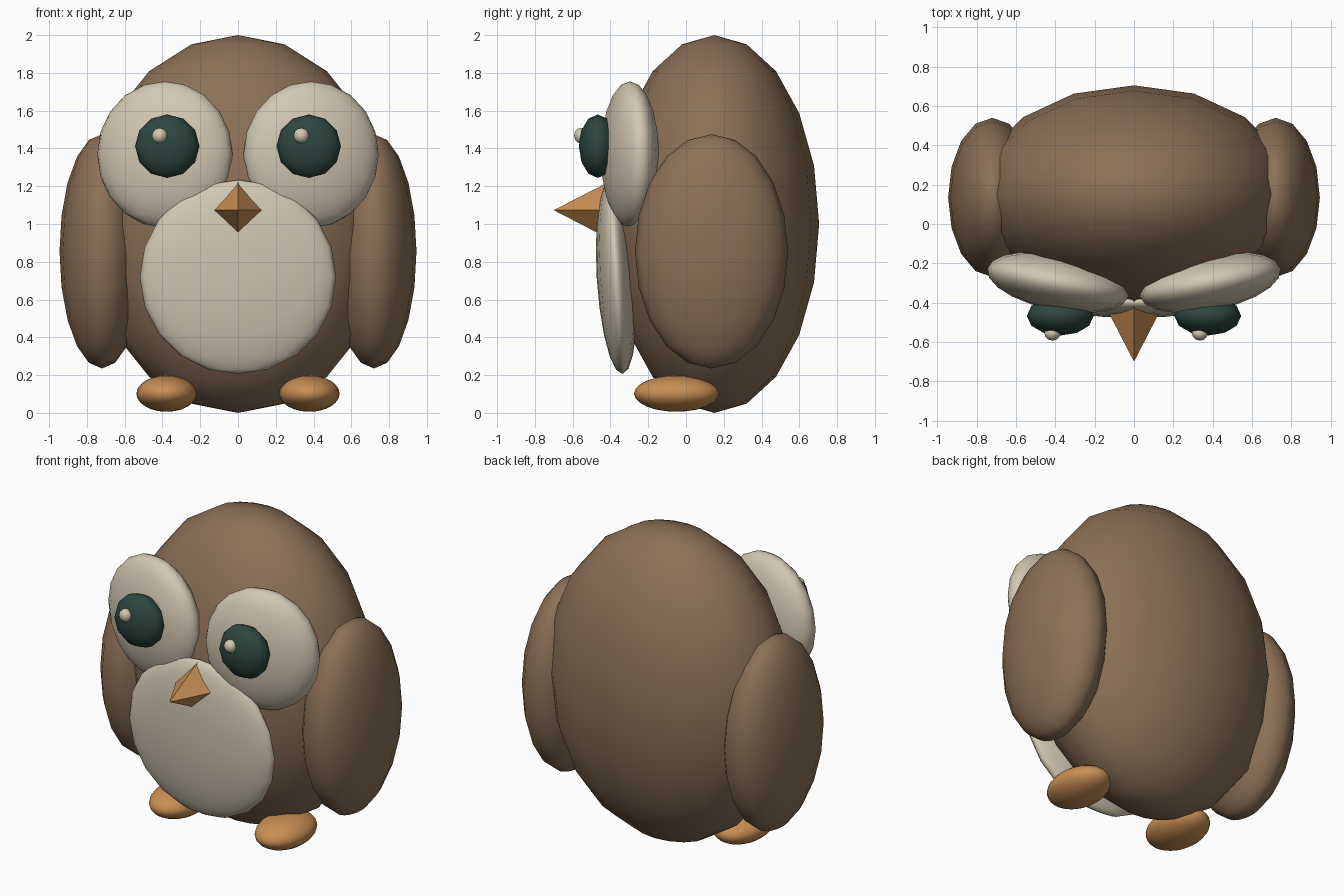
import bpy
import math

if "Cube" in bpy.data.objects:
    bpy.data.objects.remove(bpy.data.objects["Cube"])


def material(name, rgb):
    m = bpy.data.materials.new(name)
    m.diffuse_color = (*rgb, 1)
    m.use_nodes = True
    m.node_tree.nodes["Principled BSDF"].inputs["Base Color"].default_value = m.diffuse_color
    return m


BROWN = material("brown_feathers", (0.262, 0.162, 0.093))
CREAM = material("cream", (0.645, 0.578, 0.445))
ORANGE = material("orange", (0.578, 0.270, 0.089))
GREEN = material("dark_green", (0.027, 0.061, 0.051))


def ellipsoid(name, loc, radii, mat, rot=(0, 0, 0), segments=16, rings=10):
    """Smooth stretched sphere; rotation in degrees."""
    bpy.ops.mesh.primitive_uv_sphere_add(
        segments=segments, ring_count=rings, radius=1, location=loc,
        rotation=[math.radians(a) for a in rot])
    ob = bpy.context.object
    ob.name = name
    ob.scale = radii
    ob.data.materials.append(mat)
    bpy.ops.object.shade_smooth()
    return ob


# Body and belly patch
ellipsoid("body", (0, 0.15, 1.0), (0.80, 0.555, 1.0), BROWN)
ellipsoid("belly", (0, -0.368, 0.72), (0.52, 0.105, 0.515), CREAM, rot=(3.5, 0, 0),
          segments=20)

# Paired parts
for side, label in ((-1, "left"), (1, "right")):
    ellipsoid(label + "_wing", (side * 0.72, 0.135, 0.855), (0.225, 0.405, 0.62), BROWN)
    ellipsoid(label + "_eye", (side * 0.387, -0.297, 1.368), (0.365, 0.142, 0.387), CREAM,
              rot=(0, 0, side * 11), segments=20)
    ellipsoid(label + "_pupil", (side * 0.375, -0.467, 1.412), (0.17, 0.10, 0.168), GREEN,
              segments=12, rings=6)
    # Both glints sit on the same side of their pupil
    ellipsoid(label + "_glint", (side * 0.375 - 0.04, -0.555, 1.468), (0.041, 0.038, 0.041),
              CREAM, segments=12, rings=6)
    ellipsoid(label + "_foot", (side * 0.378, -0.05, 0.102), (0.16, 0.225, 0.096), ORANGE,
              segments=24, rings=12)

# Four-sided beak pointing forward
bpy.ops.mesh.primitive_cone_add(vertices=4, radius1=0.165, radius2=0, depth=0.32,
                                location=(0, -0.54, 1.073),
                                rotation=(math.radians(90), 0, 0))
beak = bpy.context.object
beak.name = "beak"
beak.data.materials.append(ORANGE)
